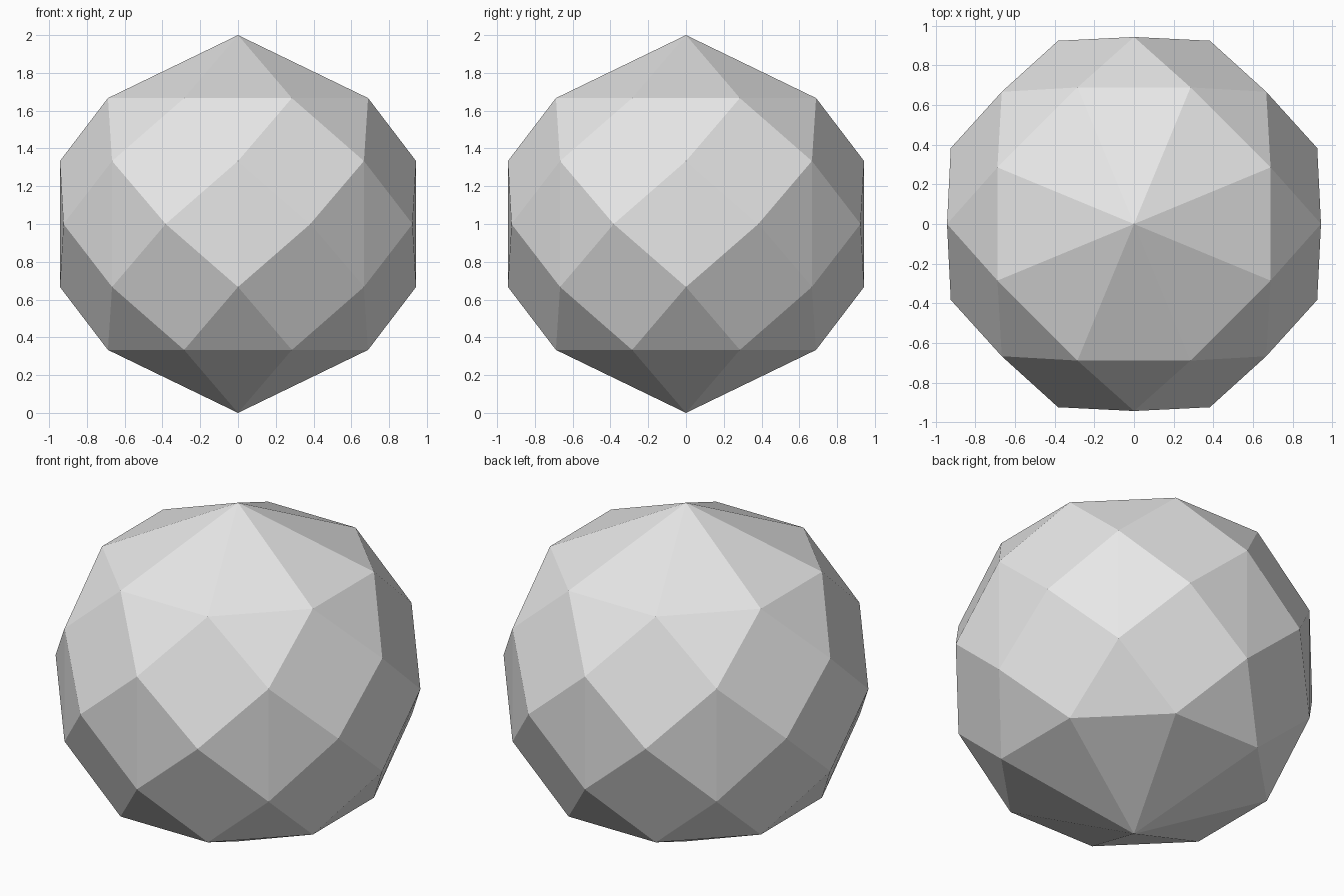
import bpy, bmesh, math

cube = bpy.data.objects.get("Cube")
if cube:
    bpy.data.objects.remove(cube, do_unlink=True)

SIDES = 8
STEP = 2 * math.pi / SIDES

# One plain grey material
grey = bpy.data.materials.new("plain grey")
grey.use_nodes = True
colour = (0.8, 0.8, 0.8, 1.0)
grey.diffuse_color = colour
grey.node_tree.nodes["Principled BSDF"].inputs["Base Color"].default_value = colour

bm = bmesh.new()


def ring(height, offset):
    """Eight points on the unit sphere at a height, turned by part of a step."""
    r = math.sqrt(1 - height * height)
    return [bm.verts.new((r * math.cos((i + offset) * STEP),
                          r * math.sin((i + offset) * STEP),
                          height + 1)) for i in range(SIDES)]


# Middle ring is shared by both halves; shoulder rings are kept for the waist
middle = ring(0, 0.5)
shoulders = []
for sign in (1, -1):
    pole = bm.verts.new((0, 0, 1 + sign))
    cap = ring(sign * 2 / 3, 0.5)
    shoulder = ring(sign / 3, 0)
    shoulders.append(shoulder)
    for i in range(SIDES):
        j = (i + 1) % SIDES
        bm.faces.new((pole, cap[i], cap[j]))                        # cap wedge
        bm.faces.new((cap[i], shoulder[j], cap[j]))                 # triangle under cap
        bm.faces.new((cap[i], shoulder[i], middle[i], shoulder[j])) # diamond

# Waist diamonds, folded along their upright diagonal
upper, lower = shoulders
for i in range(SIDES):
    for m in (middle[i - 1], middle[i]):
        bm.faces.new((upper[i], m, lower[i]))

bmesh.ops.recalc_face_normals(bm, faces=bm.faces)
mesh = bpy.data.meshes.new("faceted_ball")
bm.to_mesh(mesh)
bm.free()
mesh.materials.append(grey)
ball = bpy.data.objects.new("faceted_ball", mesh)
bpy.context.collection.objects.link(ball)
